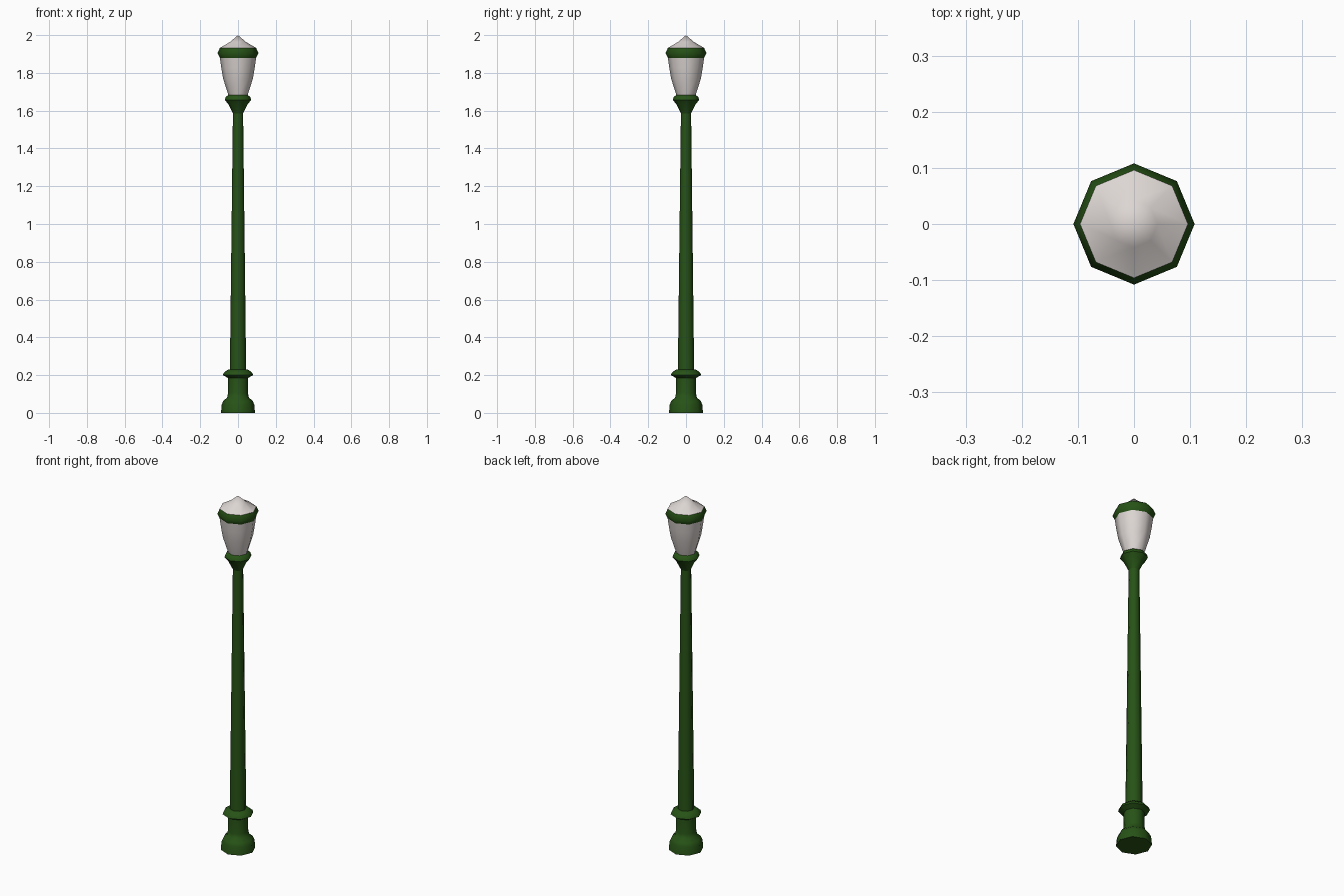
import bpy, bmesh, math

if "Cube" in bpy.data.objects:
    bpy.data.objects.remove(bpy.data.objects["Cube"])

SIDES = 8


def material(name, rgb):
    m = bpy.data.materials.new(name)
    m.diffuse_color = (*rgb, 1)
    m.use_nodes = True
    m.node_tree.nodes["Principled BSDF"].inputs["Base Color"].default_value = m.diffuse_color
    return m


green = material("green_paint", (0.02, 0.085, 0.008))
milk = material("milk_glass", (0.72, 0.67, 0.65))


def lathe(name, profile, mat, cap_bottom=False):
    """Turn an (r, z) profile into an eight-sided skin; r = 0 closes to a point."""
    bm = bmesh.new()
    rings = []
    for r, z in profile:
        if r == 0:
            rings.append([bm.verts.new((0, 0, z))] * SIDES)
        else:
            rings.append([bm.verts.new((r * math.cos(math.tau * i / SIDES),
                                        r * math.sin(math.tau * i / SIDES), z))
                          for i in range(SIDES)])
    for lo, hi in zip(rings, rings[1:]):
        for i in range(SIDES):
            j = (i + 1) % SIDES
            bm.faces.new(dict.fromkeys((lo[i], lo[j], hi[j], hi[i])))
    if cap_bottom:
        bm.faces.new(rings[0][::-1])
    me = bpy.data.meshes.new(name)
    bm.to_mesh(me)
    bm.free()
    me.materials.append(mat)
    ob = bpy.data.objects.new(name, me)
    bpy.context.collection.objects.link(ob)
    bpy.ops.object.select_all(action='DESELECT')
    ob.select_set(True)
    bpy.context.view_layer.objects.active = ob
    bpy.ops.object.shade_smooth_by_angle(angle=math.radians(50))
    return ob


# Foot and pedestal
lathe("base", [(0.09, 0), (0.086, 0.045), (0.077, 0.065), (0.058, 0.08),
               (0.053, 0.105), (0.053, 0.185)], green, cap_bottom=True)
# Ring on top of the pedestal
lathe("base_ring", [(0.053, 0.185), (0.08, 0.2), (0.076, 0.212),
                    (0.055, 0.228), (0.043, 0.23)], green)
# Tapered pole
lathe("pole", [(0.043, 0.23), (0.027, 1.585)], green)
# Flared lamp holder
lathe("lamp_holder", [(0.027, 1.585), (0.052, 1.635), (0.07, 1.657),
                      (0.064, 1.675), (0.051, 1.682)], green)
# Glass shade
lathe("glass_shade", [(0.051, 1.682), (0.079, 1.77), (0.089, 1.83),
                      (0.096, 1.88)], milk)
# Band around the top of the shade
lathe("top_band", [(0.096, 1.88), (0.108, 1.905), (0.096, 1.932)], green)
# Glass roof
lathe("glass_roof", [(0.096, 1.932), (0.042, 1.964), (0, 2.0)], milk)
